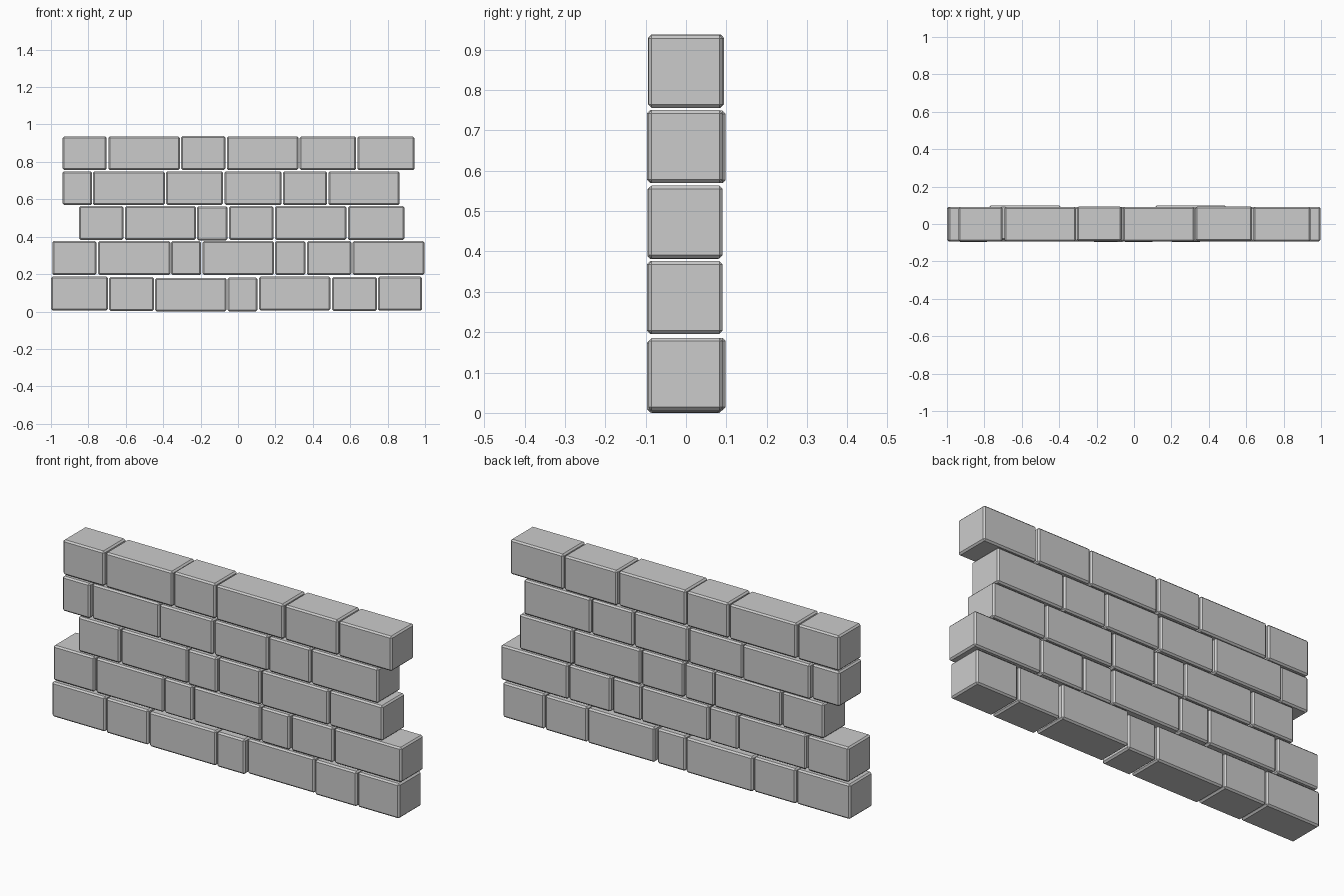
import bpy, bmesh

DEPTH, HEIGHT, BEVEL = 0.184, 0.18, 0.008

# Per course: centre height, (left, right) edges of each brick
courses = [
    (0.094, [(-1.0, -.695), (-.69, -.45), (-.443, -.062), (-.055, .105),
             (.113, .495), (.503, .742), (.748, .985)]),
    (0.286, [(-.993, -.757), (-.748, -.362), (-.358, -.197), (-.19, .192),
             (.198, .36), (.368, .607), (.613, .997)]),
    (0.473, [(-.85, -.613), (-.605, -.225), (-.22, -.055), (-.048, .191),
             (.198, .58), (.587, .89)]),
    (0.660, [(-.937, -.78), (-.775, -.391), (-.385, -.08), (-.072, .233),
             (.24, .477), (.483, .864)]),
    (0.846, [(-.937, -.702), (-.693, -.311), (-.305, -.067), (-.06, .323),
             (.33, .631), (.639, .943)]),
]
# Small (y, z) shifts of individual bricks: (course, brick)
shift = {(0, 2): (0, -.004), (0, 3): (-.004, -.003), (0, 4): (.007, .002),
         (0, 0): (0, .002), (0, 6): (0, .002), (1, 4): (-.004, 0),
         (3, 0): (-.004, 0), (3, 1): (.007, -.001), (2, 2): (-.003, -.002),
         (4, 4): (.003, 0), (4, 2): (.002, .002), (4, 3): (-.001, .001)}


def brick(name, x0, x1, y, z):
    bm = bmesh.new()
    bmesh.ops.create_cube(bm, size=1)
    bmesh.ops.scale(bm, vec=(x1 - x0, DEPTH, HEIGHT), verts=bm.verts)
    # Chamfered edges
    bmesh.ops.bevel(bm, geom=bm.edges[:], offset=BEVEL, segments=1,
                    profile=0.5, affect='EDGES')
    mesh = bpy.data.meshes.new(name)
    bm.to_mesh(mesh)
    bm.free()
    ob = bpy.data.objects.new(name, mesh)
    ob.location = ((x0 + x1) / 2, y, z)
    bpy.context.collection.objects.link(ob)


# Wall of loosely laid bricks
for r, (z, spans) in enumerate(courses):
    for i, (x0, x1) in enumerate(spans):
        dy, dz = shift.get((r, i), (0, 0))
        brick(f"brick_course{r + 1}_{i + 1}", x0, x1, dy - .001, z + dz)
